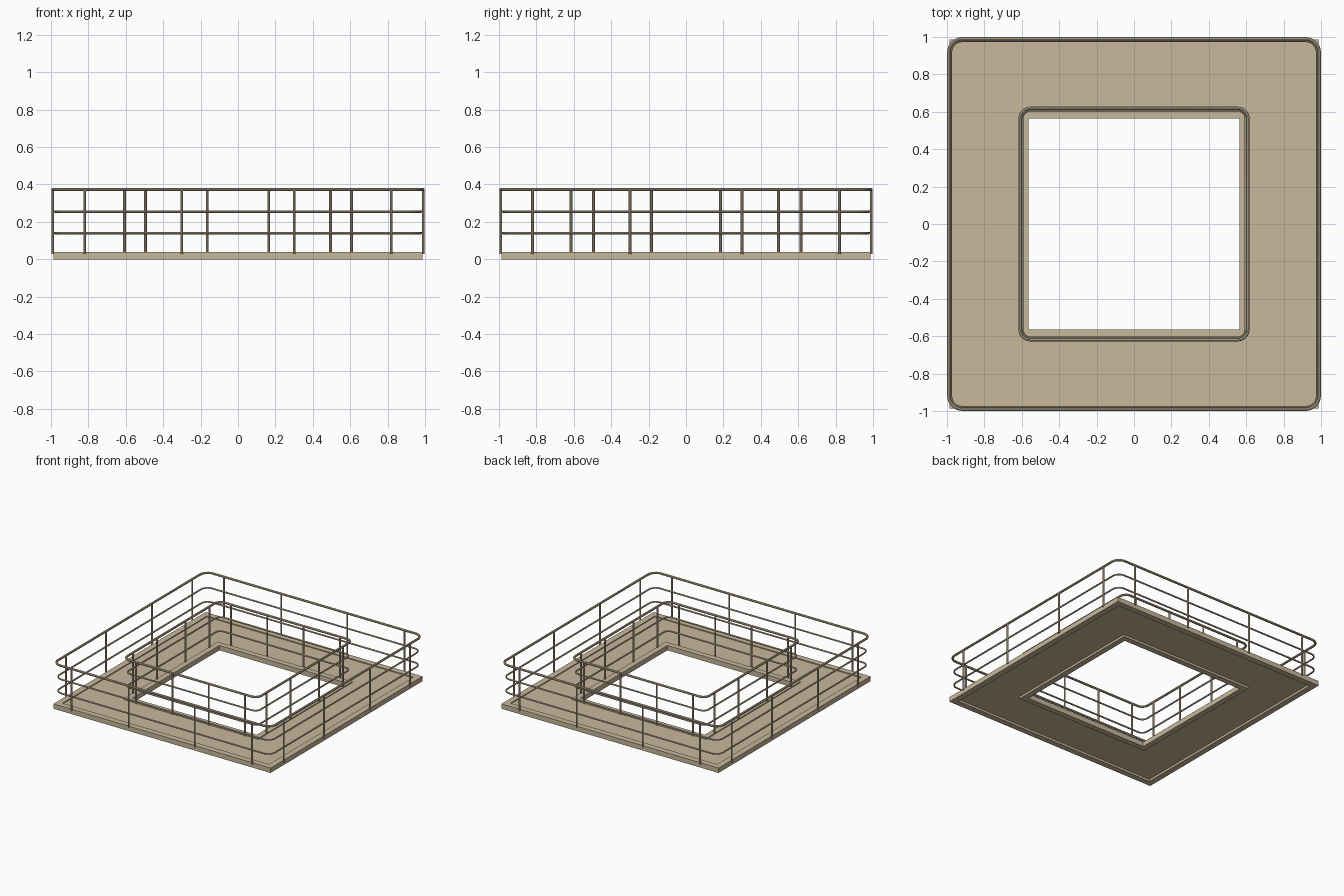
import bpy, bmesh, math

cube = bpy.data.objects.get("Cube")
if cube:
    bpy.data.objects.remove(cube, do_unlink=True)

sand = bpy.data.materials.new("sand tan")
colour = (0.58, 0.48, 0.33, 1)
sand.diffuse_color = colour
sand.use_nodes = True
sand.node_tree.nodes["Principled BSDF"].inputs["Base Color"].default_value = colour


def add_mesh(name, bm):
    bmesh.ops.recalc_face_normals(bm, faces=bm.faces)
    mesh = bpy.data.meshes.new(name)
    bm.to_mesh(mesh)
    bm.free()
    mesh.materials.append(sand)
    obj = bpy.data.objects.new(name, mesh)
    bpy.context.collection.objects.link(obj)
    return obj


def square_frame(name, inner, outer, bottom, top):
    """Square ring with a rectangular section."""
    bm = bmesh.new()
    section = [(inner, bottom), (outer, bottom), (outer, top), (inner, top)]
    rings = []
    for sx, sy in ((1, 1), (-1, 1), (-1, -1), (1, -1)):
        rings.append([bm.verts.new((sx * r, sy * r, z)) for r, z in section])
    for i in range(4):
        a, b = rings[i], rings[(i + 1) % 4]
        for j in range(4):
            k = (j + 1) % 4
            bm.faces.new((a[j], b[j], b[k], a[k]))
    return add_mesh(name, bm)


def rail_loop(name, half_x, half_y, z, corner, radius):
    """Closed tube following a rounded rectangle."""
    points = []
    steps = 6
    for q, (sx, sy) in enumerate(((1, 1), (-1, 1), (-1, -1), (1, -1))):
        for i in range(steps + 1):
            a = (q + i / steps) * math.pi / 2
            points.append((sx * (half_x - corner) + corner * math.cos(a),
                           sy * (half_y - corner) + corner * math.sin(a), z, 1))
    curve = bpy.data.curves.new(name, "CURVE")
    curve.dimensions = "3D"
    curve.bevel_depth = radius
    curve.bevel_resolution = 2
    spline = curve.splines.new("POLY")
    spline.points.add(len(points) - 1)
    for point, co in zip(spline.points, points):
        point.co = co
    spline.use_cyclic_u = True
    curve.materials.append(sand)
    obj = bpy.data.objects.new(name, curve)
    bpy.context.collection.objects.link(obj)
    bpy.ops.object.select_all(action="DESELECT")
    obj.select_set(True)
    bpy.context.view_layer.objects.active = obj
    bpy.ops.object.convert(target="MESH")
    bpy.ops.object.shade_smooth_by_angle()


def posts(name, half_x, half_y, along_x, along_y, radius, bottom, top):
    """Round uprights on all four sides."""
    spots = [(x * s, half_y * t) for x in along_x for s in (-1, 1) for t in (-1, 1)]
    spots += [(half_x * t, y * s) for y in along_y for s in (-1, 1) for t in (-1, 1)]
    bm = bmesh.new()
    for x, y in spots:
        made = bmesh.ops.create_cone(bm, cap_ends=True, segments=10, radius1=radius,
                                     radius2=radius, depth=top - bottom)
        bmesh.ops.translate(bm, verts=made["verts"], vec=(x, y, (top + bottom) / 2))
    obj = add_mesh(name, bm)
    bpy.ops.object.select_all(action="DESELECT")
    obj.select_set(True)
    bpy.context.view_layer.objects.active = obj
    bpy.ops.object.shade_smooth_by_angle()


# Walkway: recessed floor between an outer and an inner edge beam
square_frame("floor_plate", 0.61, 0.94, 0.018, 0.032)
square_frame("outer_edge_beam", 0.938, 0.987, 0, 0.04)
square_frame("inner_edge_beam", 0.565, 0.612, 0, 0.04)

# Outer railing
rail_loop("outer_handrail", 0.99, 0.99, 0.373, 0.07, 0.009)
for level, z in (("upper", 0.255), ("lower", 0.14)):
    rail_loop("outer_" + level + "_rail", 0.979, 0.979, z, 0.06, 0.0065)
posts("outer_posts", 0.99, 0.99, (0.82, 0.3), (0.82, 0.3), 0.0075, 0.028, 0.373)

# Inner railing around the opening
rail_loop("inner_handrail", 0.609, 0.619, 0.373, 0.055, 0.009)
for level, z in (("upper", 0.255), ("lower", 0.14)):
    rail_loop("inner_" + level + "_rail", 0.598, 0.608, z, 0.045, 0.0065)
posts("inner_posts", 0.607, 0.615, (0.495, 0.165), (0.495, 0.185), 0.0075, 0.028, 0.373)
